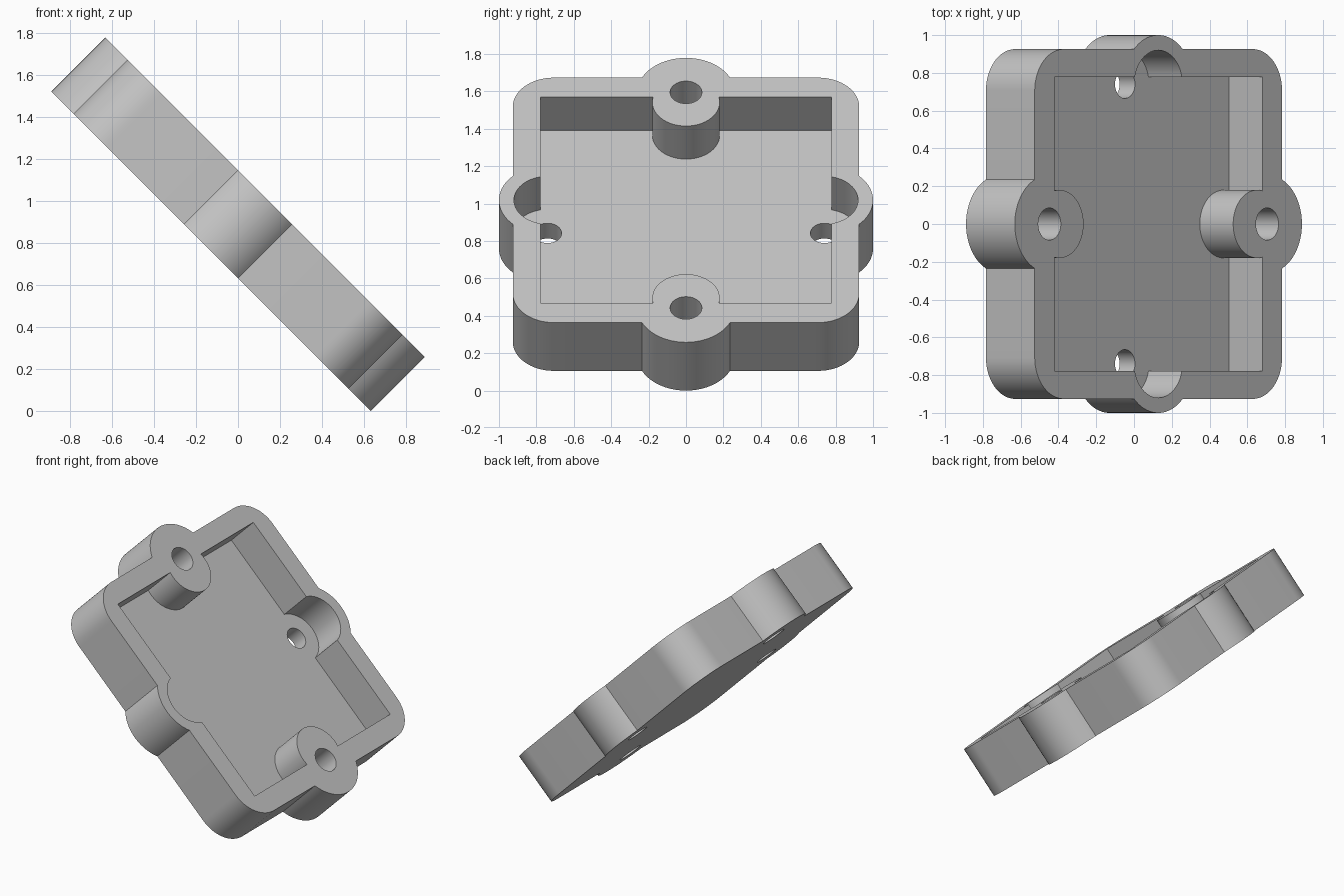
import bpy, bmesh
from math import pi, sin, cos, acos, sqrt
from mathutils import Matrix

if "Cube" in bpy.data.objects:
    bpy.data.objects.remove(bpy.data.objects["Cube"])

HALF, CORNER = 0.926, 0.22          # outer square and its corner radius
POCKET = 0.778                      # half width of the pocket
THICK, DEPTH = 0.365, 0.25          # plate thickness and pocket depth
LUG_R, LUG_X, LUG_Y = 0.26, 0.815, 0.74
BOSS_R, BOSS_C = 0.18, 0.74
HEIGHT = (2 * (LUG_X + LUG_R) + THICK) / sqrt(2)
TILT = Matrix.Translation((0, 0, HEIGHT / 2)) @ Matrix.Rotation(pi / 4, 4, 'Y')

grey = bpy.data.materials.new("plain grey")
grey.use_nodes = True
colour = (0.55, 0.55, 0.55, 1)
grey.diffuse_color = colour
grey.node_tree.nodes["Principled BSDF"].inputs["Base Color"].default_value = colour


def arc(cx, cy, r, start, end, n=32):
    steps = [start + (end - start) * i / n for i in range(n + 1)]
    return [(cx + r * cos(a), cy + r * sin(a)) for a in steps]


def prism(name, outline, low, high):
    """Extrude a flat outline and lean it to the tilted plane."""
    bm = bmesh.new()
    base = bm.faces.new([bm.verts.new((x, y, low)) for x, y in outline])
    top = bmesh.ops.extrude_face_region(bm, geom=[base])["geom"]
    bmesh.ops.translate(bm, vec=(0, 0, high - low),
                        verts=[v for v in top if isinstance(v, bmesh.types.BMVert)])
    bmesh.ops.recalc_face_normals(bm, faces=bm.faces)
    bm.transform(TILT)
    mesh = bpy.data.meshes.new(name)
    bm.to_mesh(mesh)
    bm.free()
    mesh.materials.append(grey)
    ob = bpy.data.objects.new(name, mesh)
    bpy.context.collection.objects.link(ob)
    return ob


def both_ends(half_outline):
    """Complete an outline by turning it half way round."""
    return half_outline + [(-x, -y) for x, y in half_outline]


# Outer outline: rounded square with a round lug on each side
ax, ay = acos((HALF - LUG_X) / LUG_R), acos((HALF - LUG_Y) / LUG_R)
c = HALF - CORNER
outer = both_ends(arc(LUG_X, 0, LUG_R, -ax, ax)
                  + arc(c, c, CORNER, 0, pi / 2, 16)
                  + arc(0, LUG_Y, LUG_R, pi / 2 - ay, pi / 2 + ay)
                  + arc(-c, c, CORNER, pi / 2, pi, 16))

# Pocket outline: bosses stand in from the ends, round notches cut into the sides
a = acos((POCKET - BOSS_C) / BOSS_R)
inner = both_ends(arc(BOSS_C, 0, BOSS_R, -a, a - 2 * pi, 48)
                  + [(POCKET, POCKET)]
                  + arc(0, BOSS_C, BOSS_R, pi / 2 - a, pi / 2 + a)
                  + [(-POCKET, POCKET)])

tray = prism("tray", outer, -THICK / 2, THICK / 2)
cutters = [prism("pocket_cutter", inner, THICK / 2 - DEPTH, THICK)]

# Screw holes through the bosses and the notches
for s in (-1, 1):
    for x, y, r in ((s * LUG_X, 0, 0.085), (0, s * LUG_Y, 0.075)):
        cutters.append(prism("hole_cutter", arc(x, y, r, 0, 2 * pi, 40)[:-1], -THICK, THICK))

bpy.ops.object.select_all(action='DESELECT')
bpy.context.view_layer.objects.active = tray
tray.select_set(True)
for cutter in cutters:
    cutter.hide_render = True
    mod = tray.modifiers.new("cut", 'BOOLEAN')
    mod.operation, mod.solver, mod.object = 'DIFFERENCE', 'EXACT', cutter
    bpy.ops.object.modifier_apply(modifier=mod.name)
    bpy.data.objects.remove(cutter)

bpy.ops.object.shade_smooth_by_angle(angle=pi / 6)
